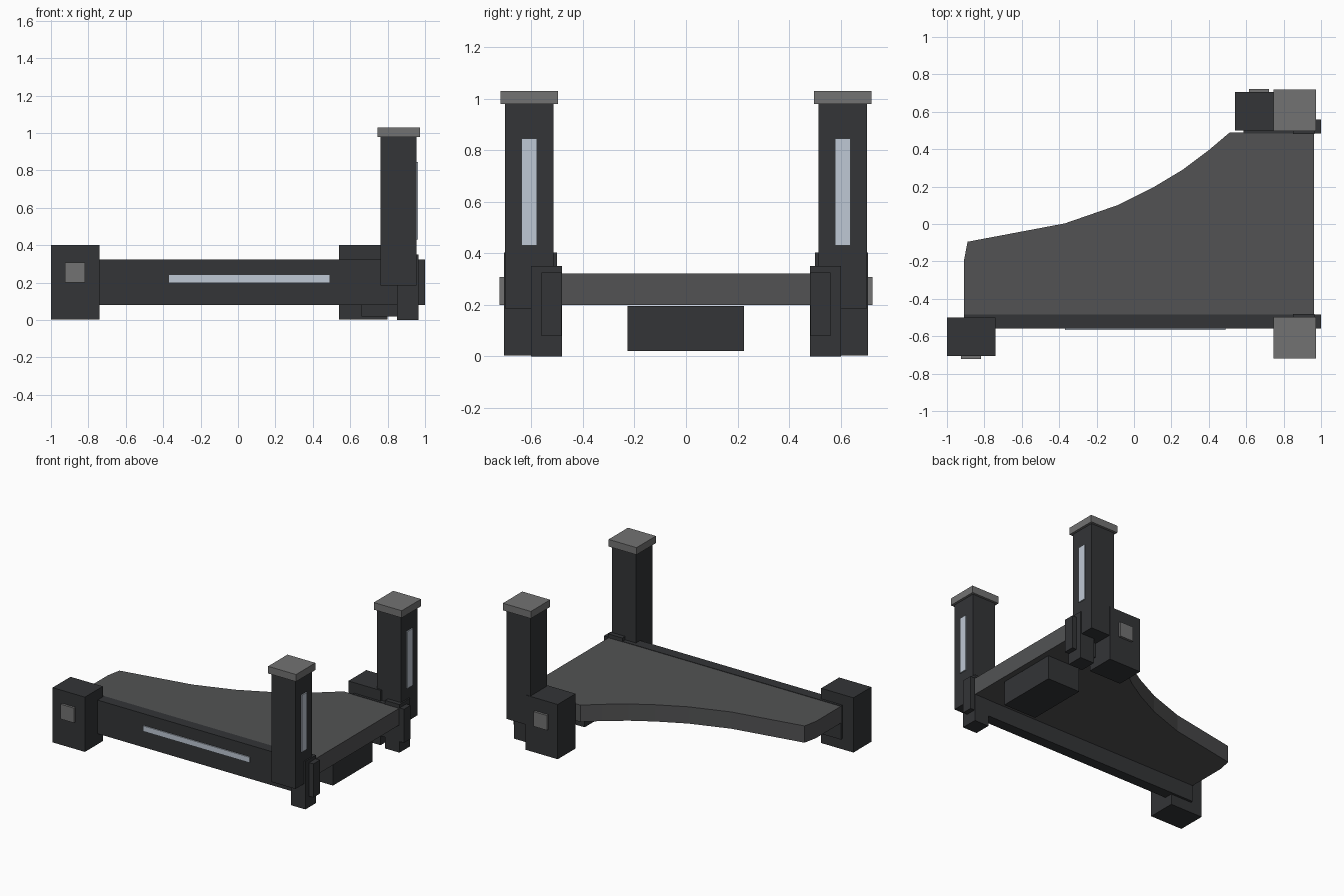
import bpy, bmesh

if "Cube" in bpy.data.objects:
    bpy.data.objects.remove(bpy.data.objects["Cube"])


def material(name, rgb):
    m = bpy.data.materials.new(name)
    m.diffuse_color = (*rgb, 1)
    m.use_nodes = True
    m.node_tree.nodes["Principled BSDF"].inputs["Base Color"].default_value = m.diffuse_color
    return m


DARK = material("charcoal", (0.033, 0.035, 0.038))
DECK = material("deck_grey", (0.085, 0.086, 0.088))
GREY = material("trim_grey", (0.17, 0.17, 0.17))
LIGHT = material("light_strip", (0.52, 0.58, 0.66))


def prism(name, outline, z0, z1, mat):
    """Extrude a flat xy outline from z0 up to z1."""
    bm = bmesh.new()
    face = bm.faces.new([bm.verts.new((x, y, z0)) for x, y in outline])
    top = bmesh.ops.extrude_face_region(bm, geom=[face])["geom"]
    for v in top:
        if isinstance(v, bmesh.types.BMVert):
            v.co.z = z1
    bmesh.ops.recalc_face_normals(bm, faces=bm.faces)
    mesh = bpy.data.meshes.new(name)
    bm.to_mesh(mesh)
    bm.free()
    mesh.materials.append(mat)
    obj = bpy.data.objects.new(name, mesh)
    bpy.context.collection.objects.link(obj)
    return obj


def box(name, x, y, z, mat=DARK):
    (x0, x1), (y0, y1) = x, sorted(y)
    return prism(name, [(x0, y0), (x1, y0), (x1, y1), (x0, y1)], *z, mat)


# Deck with a swept, concave back edge
prism("deck", [(-0.91, -0.485), (0.962, -0.485), (0.962, 0.488), (0.51, 0.488),
               (0.40, 0.395), (0.26, 0.29), (0.11, 0.20), (-0.09, 0.10),
               (-0.37, 0.003), (-0.89, -0.095), (-0.91, -0.20)], 0.2, 0.322, DECK)

# Box slung under the deck
box("under_box", (0.66, 0.925), (-0.227, 0.225), (0.02, 0.195))

# Light strip along the front rail
box("rail_light", (-0.37, 0.49), (-0.568, -0.55), (0.2, 0.24), LIGHT)

# Mirrored sides: rail, corner block, bracket and post
for side, s, rail_x, block_x in (("front", -1, -0.91, -1.0), ("back", 1, 0.585, 0.54)):
    box(side + "_rail", (rail_x, 1.0), (s * 0.483, s * 0.56), (0.08, 0.325))
    box(side + "_block", (block_x, block_x + 0.26), (s * 0.5, s * 0.706), (0.003, 0.402))
    box(side + "_block_plate", (block_x + 0.075, block_x + 0.183),
        (s * 0.69, s * 0.723), (0.2, 0.308), GREY)
    box(side + "_bracket", (0.85, 0.965), (s * 0.481, s * 0.602), (0, 0.35))
    box(side + "_post", (0.763, 0.955), (s * 0.513, s * 0.703), (0.185, 0.98))
    box(side + "_post_cap", (0.747, 0.972), (s * 0.497, s * 0.72), (0.978, 1.03), GREY)
    box(side + "_post_light", (0.945, 0.963), (s * 0.578, s * 0.638), (0.43, 0.845), LIGHT)
